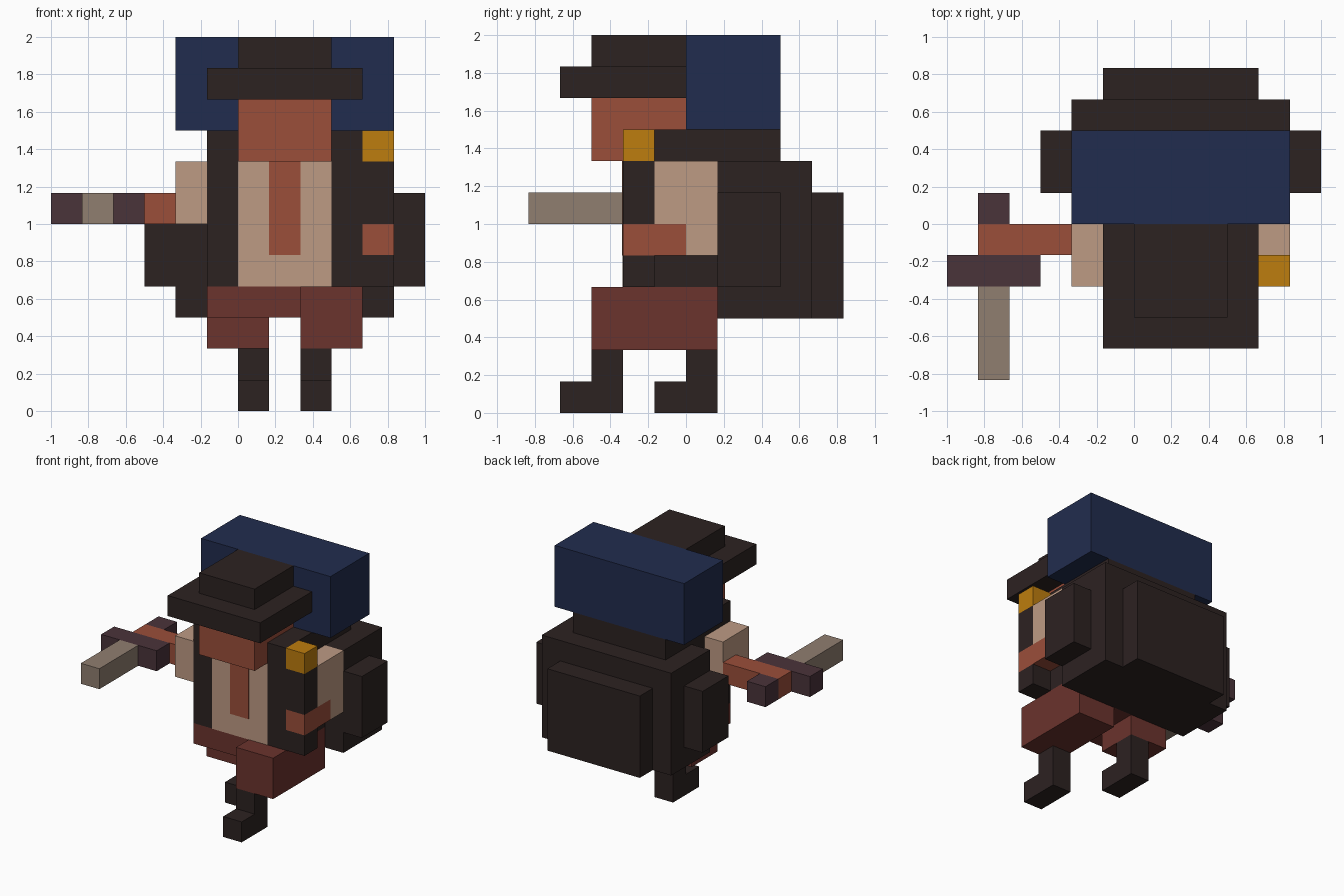
import bpy

U = 1 / 6  # one block of the model's grid

cube = bpy.data.objects.get("Cube")
if cube:
    bpy.data.objects.remove(cube, do_unlink=True)


def linear(c):
    c /= 255
    return c / 12.92 if c <= 0.04045 else ((c + 0.055) / 1.055) ** 2.4


def material(name, r, g, b):
    m = bpy.data.materials.new(name)
    m.use_nodes = True
    col = (linear(r), linear(g), linear(b), 1)
    m.diffuse_color = col
    bsdf = next(n for n in m.node_tree.nodes if n.type == 'BSDF_PRINCIPLED')
    bsdf.inputs["Base Color"].default_value = col
    bsdf.inputs["Roughness"].default_value = 0.9
    return m


DARK = material("dark brown leather", 44, 34, 33)
NAVY = material("navy cloth", 33, 44, 78)
RUST = material("rust skin", 155, 78, 58)
PANTS = material("maroon trousers", 107, 51, 45)
BEIGE = material("beige shirt", 190, 155, 132)
STEEL = material("dull blade", 144, 126, 112)
PLUM = material("plum hilt", 74, 51, 58)
GOLD = material("gold", 189, 125, 14)


def box(name, mat, x, y, z):
    """Box spanning the given (low, high) grid ranges."""
    lo, hi = zip(x, y, z)
    bpy.ops.mesh.primitive_cube_add(size=1)
    ob = bpy.context.object
    ob.name = ob.data.name = name
    for v in ob.data.vertices:
        v.co = [(l if c < 0 else h) * U for c, l, h in zip(v.co, lo, hi)]
    ob.data.materials.append(mat)
    return ob


# Head and hat
box("head", RUST, (0, 3), (-3, 0), (8, 10))
box("hat_brim", DARK, (-1, 4), (-4, 0), (10, 11))
box("hat_crown", DARK, (0, 3), (-3, 0), (11, 12))

# Torso, with thin shirt and tie plates on the chest
box("coat", DARK, (-1, 4), (-2, 1), (4, 9))
box("shirt_front", BEIGE, (0, 3), (-2.02, -2), (4, 8))
box("tie", RUST, (1, 2), (-2.035, -2.02), (5, 8))

# Left shoulder, coat flap and arm
box("shoulder_ornament", GOLD, (4, 5), (-2, -1), (8, 9))
box("coat_flap_upper", DARK, (4, 5), (-2, -1), (6, 8))
box("coat_flap_lower", DARK, (4, 5), (-2, -1), (4, 5))
box("left_upper_arm", BEIGE, (4, 5), (-1, 1), (6, 8))
box("left_elbow", BEIGE, (4, 5), (0, 1), (5, 6))
box("left_hand", RUST, (4, 5), (-2, 0), (5, 6))

# Right arm reaching out to the side
box("right_sleeve", BEIGE, (-2, -1), (-2, 0), (6, 8))
box("right_hand", RUST, (-5, -2), (-1, 0), (6, 7))

# Sword
box("sword_blade", STEEL, (-5, -4), (-5, -2), (6, 7))
box("sword_guard", PLUM, (-6, -3), (-2, -1), (6, 7))
box("sword_pommel", PLUM, (-5, -4), (0, 1), (6, 7))

# Backpack and bedroll
box("backpack", DARK, (-2, 5), (1, 4), (3, 8))
box("backpack_top", DARK, (-1, 4), (1, 3), (8, 9))
box("backpack_rear_pocket", DARK, (-1, 4), (4, 5), (3, 7))
for side, x in (("left", 5), ("right", -3)):
    box(f"backpack_{side}_pocket", DARK, (x, x + 1), (1, 3), (4, 7))
box("bedroll", NAVY, (-2, 5), (0, 3), (9, 12))

# Trousers, left leg striding forward
box("hips", PANTS, (-1, 2), (-2, 1), (3, 4))
box("left_thigh", PANTS, (2, 4), (-3, 1), (2, 4))
box("right_thigh", PANTS, (-1, 1), (-1, 1), (2, 3))

# Boots: shin at the heel, foot one block longer in front
for side, x, y in (("left", 2, -3), ("right", 0, 0)):
    box(f"{side}_shin", DARK, (x, x + 1), (y, y + 1), (1, 2))
    box(f"{side}_foot", DARK, (x, x + 1), (y - 1, y + 1), (0, 1))
